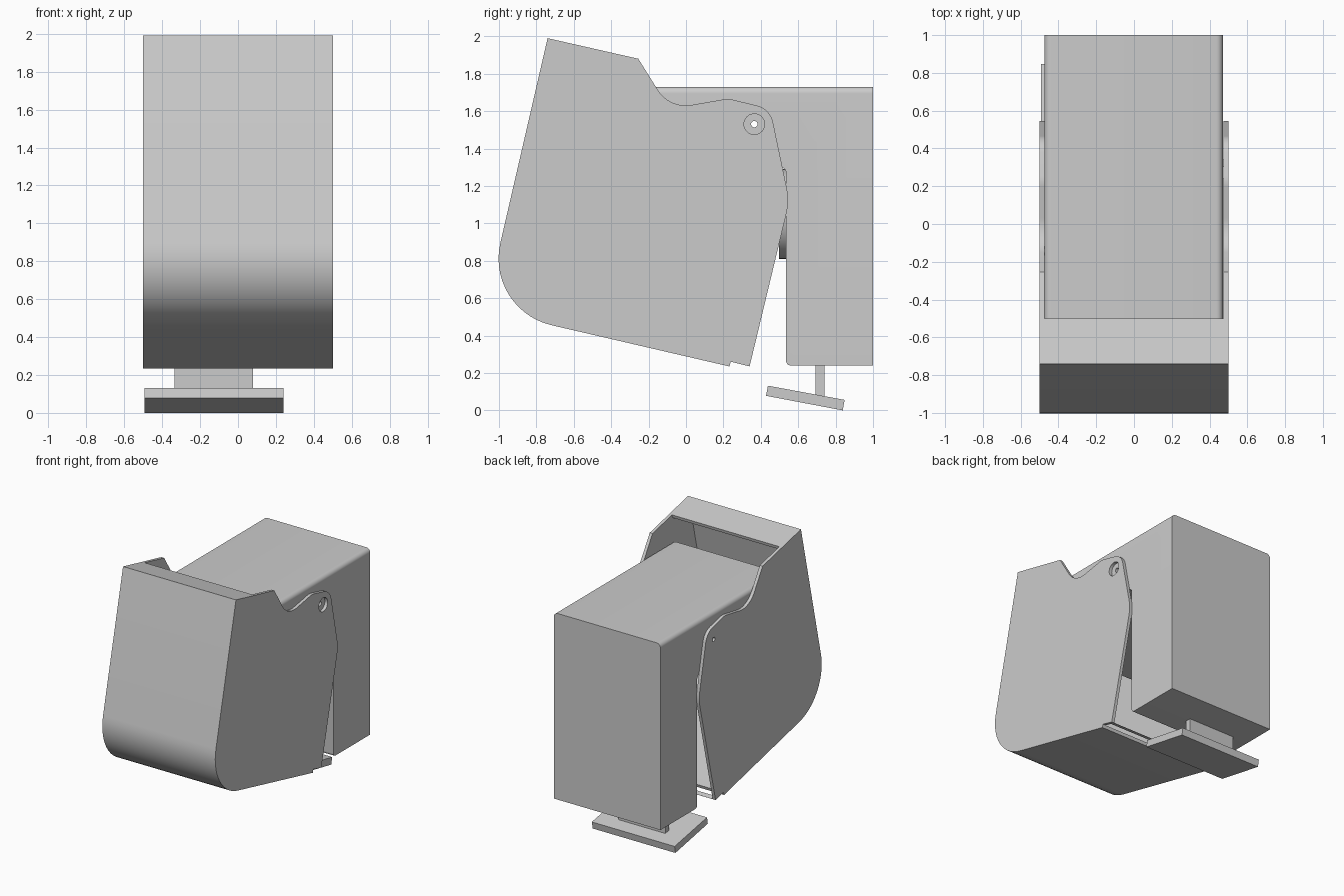
import bpy, bmesh, math
from mathutils import Vector

if "Cube" in bpy.data.objects:
    bpy.data.objects.remove(bpy.data.objects["Cube"])


def rounded(points, steps=14):
    """Closed (y, z) outline; third value is the tangent length of a rounded corner."""
    out, n = [], len(points)
    for i, (y, z, t) in enumerate(points):
        p = Vector((y, z))
        if t == 0:
            out.append(p)
            continue
        u = (Vector(points[i - 1][:2]) - p).normalized()
        v = (Vector(points[(i + 1) % n][:2]) - p).normalized()
        half = u.angle(v) / 2
        c = p + (u + v).normalized() * (t / math.cos(half))
        r = t * math.tan(half)
        a, b = (p + u * t - c).normalized(), (p + v * t - c).normalized()
        sweep = a.angle(b)
        for k in range(steps + 1):
            s = sweep * k / steps
            d = (a * math.sin(sweep - s) + b * math.sin(s)) / math.sin(sweep)
            out.append(c + d * r)
    return out


def prism(name, points, x0, x1, top_bevel=0):
    bm = bmesh.new()
    outline = rounded(points)
    base = bm.faces.new([bm.verts.new((x0, p.x, p.y)) for p in outline])
    ext = bmesh.ops.extrude_face_region(bm, geom=[base])
    for v in ext["geom"]:
        if isinstance(v, bmesh.types.BMVert):
            v.co.x = x1
    if not base.is_valid or len(bm.faces) < len(outline) + 2:
        bm.faces.new([v for v in bm.verts if abs(v.co.x - x0) < 1e-6])
    bmesh.ops.recalc_face_normals(bm, faces=bm.faces)
    if top_bevel:
        top = max(v.co.z for v in bm.verts)
        edges = [e for e in bm.edges
                 if all(v.co.z > top - 1e-4 for v in e.verts)
                 and abs(e.verts[0].co.x - e.verts[1].co.x) < 1e-4]
        bmesh.ops.bevel(bm, geom=edges, offset=top_bevel, segments=8,
                        profile=0.5, affect='EDGES')
    me = bpy.data.meshes.new(name)
    bm.to_mesh(me)
    bm.free()
    ob = bpy.data.objects.new(name, me)
    bpy.context.collection.objects.link(ob)
    return ob


def cylinder(name, r, depth, loc, rot):
    bpy.ops.mesh.primitive_cylinder_add(vertices=48, radius=r, depth=depth,
                                        location=loc, rotation=rot)
    bpy.context.object.name = name
    return bpy.context.object


def activate(ob):
    bpy.ops.object.select_all(action='DESELECT')
    ob.select_set(True)
    bpy.context.view_layer.objects.active = ob


def cut(ob, cutter):
    activate(ob)
    m = ob.modifiers.new("cut", 'BOOLEAN')
    m.operation, m.solver, m.object = 'DIFFERENCE', 'EXACT', cutter
    bpy.ops.object.modifier_apply(modifier=m.name)


# Tilted bucket: full side outline, then hollowed to thin walls
shell = prism("bucket_shell", [
    (-0.74, 1.99, 0), (-0.255, 1.88, 0), (-0.088, 1.612, 0.12),
    (0.225, 1.667, 0.03), (0.45, 1.613, 0.075), (0.553, 1.12, 0.07),
    (0.34, 0.235, 0), (0.24, 0.26, 0), (0.232, 0.235, 0),
    (-1.075, 0.538, 0.365)], -0.5, 0.5)

u, v, t = Vector((0.974, -0.225)), Vector((0.225, 0.974)), 0.024
top = Vector((-0.74, 1.99))
corner = Vector((-1.075, 0.538))
inner_top = top + t * (u - v)
inner_corner = corner + t * (u + v)
lip = top + 0.245 * u
rear = inner_corner + 1.8 * u
hollow = prism("hollow_cutter", [
    (*inner_top, 0), (*(lip - t * v), 0), (*(lip + 0.3 * v), 0),
    (0.9, 2.3, 0), (*rear, 0), (*inner_corner, 0.341)], -0.475, 0.475)
cut(shell, hollow)

# Rear column with a forward arm resting inside the bucket
body = prism("housing", [
    (1, 1.73, 0), (1, 0.24, 0), (0.535, 0.24, 0.025), (0.535, 1.3, 0.03),
    (-0.5, 1.3, 0), (-0.5, 1.73, 0)], -0.474, 0.471, top_bevel=0.035)

# Pivot bore right through, with a wider opening in the right panel
bore = cylinder("bore_cutter", 0.017, 1.4, (0, 0.365, 1.53), (0, math.pi / 2, 0))
opening = cylinder("opening_cutter", 0.055, 0.1, (0.524, 0.365, 1.53), (0, math.pi / 2, 0))
cut(shell, opening)
cut(shell, bore)
cut(body, bore)

# Round boss on the column's front face
boss = cylinder("front_boss", 0.24, 0.05, (0, 0.522, 1.05), (math.pi / 2, 0, 0))

# Foot: stem and tilted pad
stem = prism("foot_stem", [(0.692, 0.06, 0), (0.74, 0.06, 0), (0.74, 0.25, 0),
                           (0.692, 0.25, 0)], -0.335, 0.08)
pad = prism("foot_pad", [(0.428, 0.078, 0), (0.438, 0.132, 0), (0.848, 0.056, 0),
                         (0.838, 0.0, 0)], -0.493, 0.24)

for c in (hollow, bore, opening):
    bpy.data.objects.remove(c)
for ob in (shell, body, boss):
    activate(ob)
    bpy.ops.object.shade_smooth_by_angle(angle=math.radians(25))
